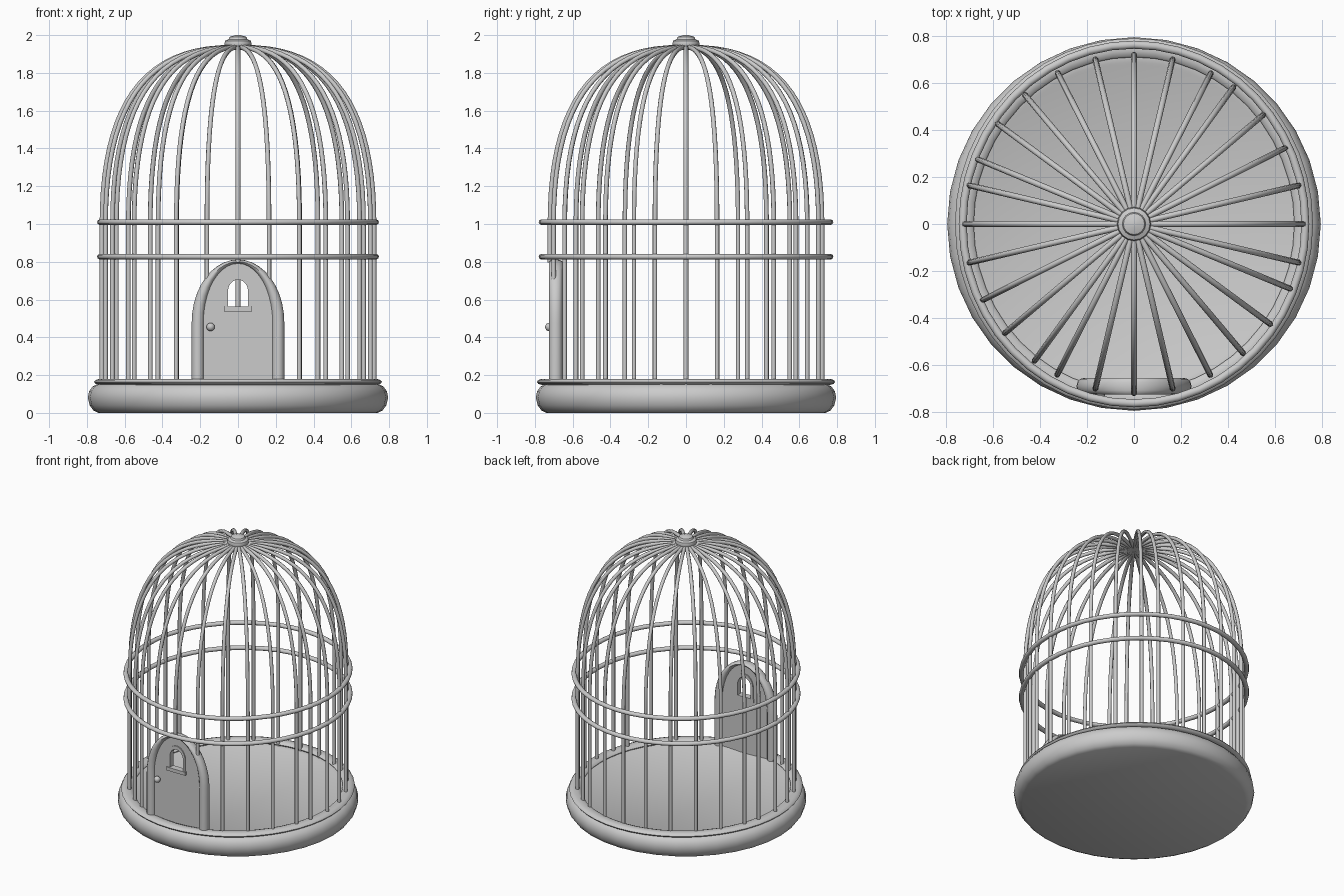
import bpy, bmesh, math
from math import sin, cos, pi, radians
from mathutils import Vector

if "Cube" in bpy.data.objects:
    bpy.data.objects.remove(bpy.data.objects["Cube"])


def finish(name, bm, angle=40):
    bmesh.ops.recalc_face_normals(bm, faces=bm.faces)
    me = bpy.data.meshes.new(name)
    bm.to_mesh(me)
    bm.free()
    ob = bpy.data.objects.new(name, me)
    bpy.context.collection.objects.link(ob)
    smooth(ob, angle)
    return ob


def smooth(ob, angle=40):
    bpy.ops.object.select_all(action='DESELECT')
    ob.select_set(True)
    bpy.context.view_layer.objects.active = ob
    bpy.ops.object.shade_smooth_by_angle(angle=radians(angle))


def skin(bm, rings, closed=False):
    """Join rings of points with quads; cap the ends if the sweep is open."""
    vs = [[bm.verts.new(p) for p in r] for r in rings]
    n = len(vs[0])
    for i in range(len(vs) if closed else len(vs) - 1):
        a, b = vs[i], vs[(i + 1) % len(vs)]
        for j in range(n):
            bm.faces.new((a[j], a[(j + 1) % n], b[(j + 1) % n], b[j]))
    if not closed:
        bm.faces.new(vs[0])
        bm.faces.new(vs[-1])


def lathe(name, prof, seg):
    bm = bmesh.new()
    skin(bm, [[(r * cos(2 * pi * k / seg), r * sin(2 * pi * k / seg), z)
               for k in range(seg)] for r, z in prof])
    return finish(name, bm)


def hoop(name, rx, ry, z, w, h, seg=48, sides=10):
    """Oval ring with an elliptical section."""
    bm = bmesh.new()
    rings = []
    for k in range(seg):
        a = 2 * pi * k / seg
        rings.append([((rx + w * cos(t)) * cos(a), (ry + w * cos(t)) * sin(a), z + h * sin(t))
                      for t in (2 * pi * j / sides for j in range(sides))])
    skin(bm, rings, True)
    return finish(name, bm, 60)


def arch(half, bottom, spring, top, n=20):
    """Arch outline in (x, z), right foot to left foot."""
    return ([(half, bottom)]
            + [(half * cos(pi * i / n), spring + (top - spring) * sin(pi * i / n)) for i in range(n + 1)]
            + [(-half, bottom)])


def plate(name, outer, hole, y, depth):
    """Flat plate with a hole, facing -y."""
    cu = bpy.data.curves.new(name, 'CURVE')
    cu.dimensions, cu.fill_mode, cu.extrude = '2D', 'BOTH', depth
    for pts in (outer, hole):
        sp = cu.splines.new('POLY')
        sp.points.add(len(pts) - 1)
        for p, (x, z) in zip(sp.points, pts):
            p.co = (x, z, 0, 1)
        sp.use_cyclic_u = True
    ob = bpy.data.objects.new(name, cu)
    bpy.context.collection.objects.link(ob)
    ob.rotation_euler.x = pi / 2
    ob.location.y = y
    bpy.ops.object.select_all(action='DESELECT')
    ob.select_set(True)
    bpy.context.view_layer.objects.active = ob
    bpy.ops.object.convert(target='MESH')
    smooth(bpy.context.view_layer.objects.active)


# Base tray with rounded side, plus oval rim and the two hoops
lathe("base", [(0.74, 0), (0.765, 0.012), (0.785, 0.04), (0.795, 0.08), (0.788, 0.115),
               (0.77, 0.14), (0.74, 0.155), (0.69, 0.155), (0.68, 0.15)], 36)
hoop("base_rim", 0.722, 0.75, 0.164, 0.04, 0.017)
hoop("lower_hoop", 0.729, 0.763, 0.827, 0.017, 0.015)
hoop("upper_hoop", 0.729, 0.763, 1.01, 0.017, 0.015)

# Wire bars: vertical, then a rounded dome to the centre
P = [Vector(p) for p in ((0.72, 1.0), (0.72, 1.6), (0.52, 1.945), (0.02, 1.935))]
dome = []
for i in range(21):
    t = i / 20
    dome.append(P[0] * (1 - t)**3 + P[1] * 3 * t * (1 - t)**2 + P[2] * 3 * t * t * (1 - t) + P[3] * t**3)


def bar(angle, z0):
    pts = [Vector((0.72, z0))] + dome
    c, s = cos(radians(angle)), sin(radians(angle))
    bm = bmesh.new()
    rings = []
    for i, p in enumerate(pts):
        d = (pts[min(i + 1, len(pts) - 1)] - pts[max(i - 1, 0)]).normalized()
        ring = []
        for j in range(8):
            u, v = 0.0125 * cos(pi * j / 4), 0.0125 * sin(pi * j / 4)
            r, z = p.x + d.y * u, p.y - d.x * u
            ring.append((r * c - v * s, r * s + v * c, z))
        rings.append(ring)
    skin(bm, rings)
    finish("bar", bm, 60)


half_turn = [0, 13.2, 26.7, 40.2, 54, 63, 76.8, 90, 103.2, 116.8, 130.2, 143.7, 157.5, 166.8]
for a in half_turn:
    bar(a, 0.15)
    # front bars stop on the door arch
    bar(a + 180, 0.795 if a == 90 else 0.71 if abs(a - 90) < 14 else 0.15)

# Top cap
lathe("cap", [(0.055, 1.925), (0.068, 1.938), (0.072, 1.955), (0.068, 1.97),
              (0.05, 1.978), (0.045, 1.99), (0.015, 2.0)], 16)

# Rounded door frame, thick at the legs and thin at the crown
bm = bmesh.new()
rings = []
for (xo, zo), (xi, zi) in zip(arch(0.245, 0.15, 0.48, 0.812), arch(0.18, 0.15, 0.48, 0.79)):
    rings.append([((xo + xi) / 2 + (xo - xi) / 2 * cos(t), -0.69 - 0.035 * sin(t),
                   (zo + zi) / 2 + (zo - zi) / 2 * cos(t))
                  for t in (2 * pi * j / 12 for j in range(12))])
skin(bm, rings)
finish("door_frame", bm, 50)

# Door panel with arched window and its trim
plate("door_panel", arch(0.2, 0.15, 0.48, 0.797), arch(0.056, 0.56, 0.645, 0.708, 12), -0.69, 0.013)
plate("window_trim", arch(0.07, 0.545, 0.645, 0.73, 12), arch(0.053, 0.562, 0.645, 0.705, 12), -0.69, 0.02)
bpy.ops.mesh.primitive_cube_add(size=1, location=(0, -0.695, 0.55))
sill = bpy.context.object
sill.name = "window_sill"
sill.scale = (0.15, 0.044, 0.025)

# Knob
bpy.ops.mesh.primitive_uv_sphere_add(segments=16, ring_count=10, radius=0.022, location=(-0.145, -0.724, 0.455))
bpy.context.object.name = "door_knob"
smooth(bpy.context.object, 60)
